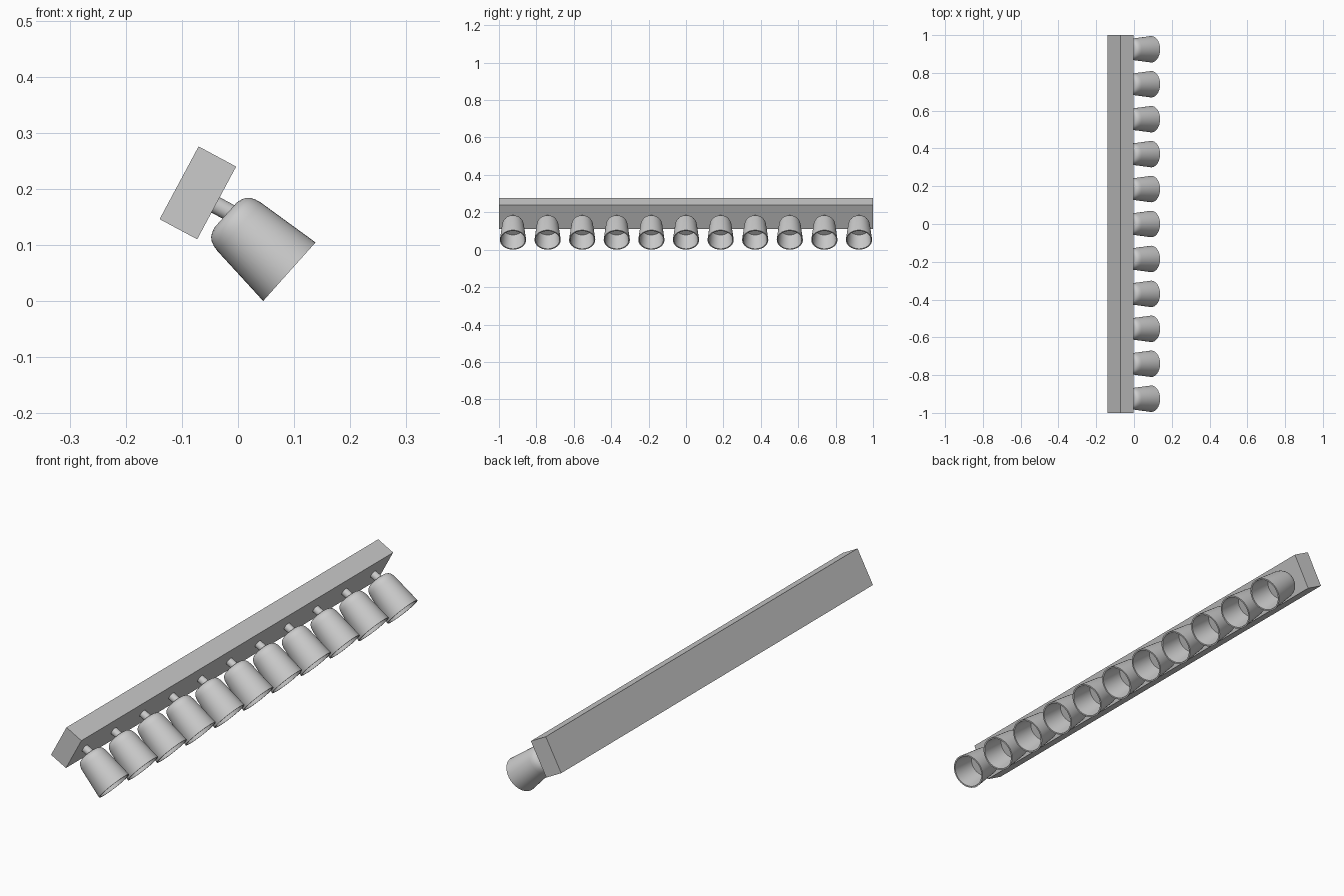
import bpy, bmesh
from math import radians, cos, sin, pi
from mathutils import Matrix

if "Cube" in bpy.data.objects:
    bpy.data.objects.remove(bpy.data.objects["Cube"])

TILT_BAR = radians(28.2)
TILT_SHADE = radians(-48.2)
COUNT, STEP = 11, 0.185


def make_object(name, mesh, loc, tilt):
    ob = bpy.data.objects.new(name, mesh)
    bpy.context.collection.objects.link(ob)
    ob.location = loc
    ob.rotation_euler = (0, tilt, 0)
    return ob


def lathe(name, profile, sides=40):
    """Revolve (radius, height) points around z; zero radius makes a pole."""
    bm = bmesh.new()
    rings = []
    for r, z in profile:
        n = sides if r > 0 else 1
        rings.append([bm.verts.new((r * cos(2 * pi * i / sides),
                                    r * sin(2 * pi * i / sides), z)) for i in range(n)])
    for a, b in zip(rings, rings[1:]):
        for i in range(sides):
            j = (i + 1) % sides
            quad = [a[i % len(a)], a[j % len(a)], b[j % len(b)], b[i % len(b)]]
            bm.faces.new(list(dict.fromkeys(quad)))
    bmesh.ops.recalc_face_normals(bm, faces=bm.faces)
    mesh = bpy.data.meshes.new(name)
    bm.to_mesh(mesh)
    bm.free()
    mesh.shade_smooth()
    mesh.set_sharp_from_angle(angle=radians(35))
    return mesh


# Mounting bar
bm = bmesh.new()
bmesh.ops.create_cube(bm, size=1, matrix=Matrix.Diagonal((0.076, 2.0, 0.147, 1)))
bar = bpy.data.meshes.new("mounting_bar")
bm.to_mesh(bar)
bm.free()
make_object("mounting_bar", bar, (-0.0715, 0, 0.193), TILT_BAR)

# Hollow shade: outer wall, domed top, then rim and recessed inner floor
shade = lathe("lamp_shade", [
    (0, 0.152), (0.030, 0.152), (0.040, 0.149), (0.047, 0.145), (0.052, 0.139),
    (0.0555, 0.131), (0.058, 0.120), (0.070, 0),
    (0.064, 0), (0.054, 0.100), (0, 0.100)])

# Short stem between bar and shade
stem = lathe("stem", [(0, -0.005), (0.0155, -0.005), (0.0155, 0.036), (0, 0.036)], 24)

for i in range(COUNT):
    y = (i - (COUNT - 1) / 2) * STEP
    make_object(f"lamp_shade_{i + 1}", shade, (0.0915, y, 0.0525), TILT_SHADE)
    make_object(f"stem_{i + 1}", stem, (-0.041, y, 0.172), TILT_BAR + pi / 2)
